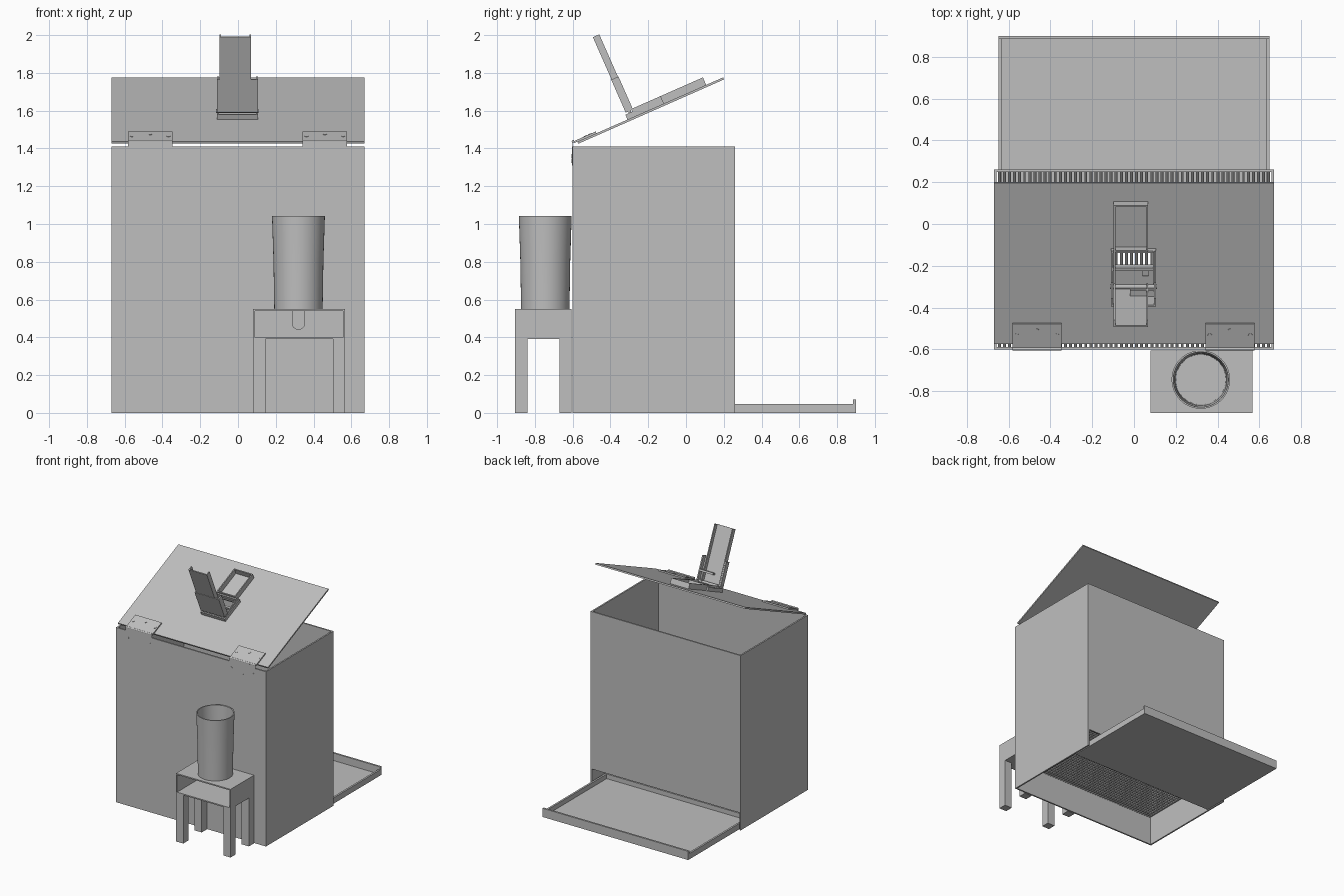
import bpy
import bmesh
import math
from mathutils import Matrix

cube = bpy.data.objects.get("Cube")
if cube:
    bpy.data.objects.remove(cube, do_unlink=True)

grey = bpy.data.materials.new("light grey")
grey.use_nodes = True
colour = (0.52, 0.52, 0.52, 1)
grey.diffuse_color = colour
grey.node_tree.nodes["Principled BSDF"].inputs["Base Color"].default_value = colour

FLAT = Matrix.Identity(4)
# Lid frame: x across, y up the slope, z out of the lid
LID = Matrix.Translation((0, -0.57, 1.425)) @ Matrix.Rotation(math.radians(23.8), 4, 'X')


def finish(name, bm, frame=FLAT):
    bmesh.ops.recalc_face_normals(bm, faces=bm.faces)
    mesh = bpy.data.meshes.new(name)
    bm.to_mesh(mesh)
    bm.free()
    mesh.transform(frame)
    mesh.materials.append(grey)
    obj = bpy.data.objects.new(name, mesh)
    bpy.context.collection.objects.link(obj)
    return obj


def boxes(name, parts, frame=FLAT):
    """One object made of boxes given as (x0, x1, y0, y1, z0, z1)."""
    bm = bmesh.new()
    for x0, x1, y0, y1, z0, z1 in parts:
        m = Matrix.Translation(((x0 + x1) / 2, (y0 + y1) / 2, (z0 + z1) / 2))
        m = m @ Matrix.Diagonal((x1 - x0, y1 - y0, z1 - z0, 1))
        bmesh.ops.create_cube(bm, size=1, matrix=m)
    return finish(name, bm, frame)


def rods(name, centres, radius, length, axis='Z', sides=16, frame=FLAT):
    """One object made of equal cylinders along an axis."""
    turn = {'X': Matrix.Rotation(math.pi / 2, 4, 'Y'),
            'Y': Matrix.Rotation(math.pi / 2, 4, 'X'), 'Z': FLAT}[axis]
    bm = bmesh.new()
    for c in centres:
        bmesh.ops.create_cone(bm, cap_ends=True, segments=sides, radius1=radius,
                              radius2=radius, depth=length,
                              matrix=Matrix.Translation(c) @ turn)
    return finish(name, bm, frame)


def ring(x0, x1, y0, y1, z0, z1, t):
    """Four walls of a rectangular frame."""
    return [(x0, x0 + t, y0, y1, z0, z1), (x1 - t, x1, y0, y1, z0, z1),
            (x0 + t, x1 - t, y0, y0 + t, z0, z1), (x0 + t, x1 - t, y1 - t, y1, z0, z1)]


def pierced_sheet(name, xs, ys, thick, frame):
    """Sheet with its middle cell left open."""
    bm = bmesh.new()
    grid = [[bm.verts.new((x, y, 0)) for y in ys] for x in xs]
    for i in range(3):
        for j in range(3):
            if (i, j) != (1, 1):
                bm.faces.new((grid[i][j], grid[i + 1][j], grid[i + 1][j + 1], grid[i][j + 1]))
    ext = bmesh.ops.extrude_face_region(bm, geom=bm.faces[:], use_keep_orig=True)
    top = [v for v in ext["geom"] if isinstance(v, bmesh.types.BMVert)]
    bmesh.ops.translate(bm, verts=top, vec=(0, 0, thick))
    return finish(name, bm, frame)


# Open box, with a slot under the back wall for the tray
W, T = 0.67, 0.012
boxes("box_walls", [
    (-W, W, -0.60, -0.60 + T, 0, 1.41),
    (-W, -W + T, -0.60 + T, 0.26, 0, 1.41),
    (W - T, W, -0.60 + T, 0.26, 0, 1.41),
    (-W + T, W - T, 0.26 - T, 0.26, 0.14, 1.41)])

# Grid floor of rods
count = 54
rods("floor_rods", [(-0.645 + 1.29 * i / (count - 1), -0.17, 0.235) for i in range(count)],
     0.007, 0.85, 'Y', 8)

# Pulled out tray
boxes("tray", [
    (-0.65, 0.65, 0.09, 0.90, 0, 0.01),
    (-0.65, -0.635, 0.09, 0.885, 0.01, 0.047),
    (0.635, 0.65, 0.09, 0.885, 0.01, 0.047),
    (-0.635, 0.635, 0.09, 0.105, 0.01, 0.047),
    (-0.65, 0.65, 0.885, 0.90, 0.01, 0.07)])

# Sloping lid with a feed opening
pierced_sheet("lid", (-W, -0.09, 0.095, W), (0, 0.41, 0.485, 0.843), 0.012, LID)

# Hinges
for side, x in (("right", -0.465), ("left", 0.46)):
    boxes(side + "_hinge_lid_leaf", [(x - 0.118, x + 0.118, -0.02, 0.11, 0.012, 0.022)], LID)
    boxes(side + "_hinge_wall_leaf", [(x - 0.118, x + 0.118, -0.604, -0.6, 1.31, 1.44)])
    rods(side + "_hinge_pin", [(x, -0.598, 1.438)], 0.007, 0.236, 'X', 12)
    rods(side + "_hinge_lid_screws",
         [(x - 0.097, 0.05, 0.022), (x, 0.075, 0.022), (x + 0.097, 0.05, 0.022)],
         0.01, 0.004, frame=LID)
    rods(side + "_hinge_wall_screws",
         [(x - 0.097, -0.604, 1.36), (x, -0.604, 1.335), (x + 0.097, -0.604, 1.36)],
         0.011, 0.003, 'Y')

# Dispenser lying on the lid: wide base, crossbars and long frame
boxes("dispenser_base", ring(-0.11, 0.105, 0.29, 0.50, 0.012, 0.04, 0.01) + [
    (-0.10, 0.095, 0.395, 0.41, 0.012, 0.04),
    (-0.10, 0.04, 0.30, 0.395, 0.012, 0.022),
    (0.07, 0.095, 0.30, 0.395, 0.012, 0.022),
    (0.04, 0.07, 0.30, 0.36, 0.012, 0.022)], LID)
boxes("dispenser_frame", ring(-0.097, 0.068, 0.50, 0.745, 0.012, 0.055, 0.008), LID)
boxes("dispenser_side_rails", [(x, x + 0.008, 0.33, 0.50, 0.04, 0.055)
                               for x in (-0.097, 0.09)], LID)

# Raised dispenser cover: a channel open towards the back, with a wide sleeve
boxes("cover_channel", [
    (-0.097, 0.068, 0.298, 0.306, 0.05, 0.485),
    (-0.097, -0.089, 0.306, 0.335, 0.05, 0.485),
    (0.06, 0.068, 0.306, 0.335, 0.05, 0.485)], LID)
boxes("cover_sleeve", [
    (-0.105, 0.10, 0.296, 0.304, 0.05, 0.24),
    (-0.11, -0.10, 0.296, 0.338, 0.05, 0.24),
    (0.095, 0.105, 0.296, 0.338, 0.05, 0.24),
    (-0.02, 0.095, 0.304, 0.335, 0.12, 0.135)], LID)
rods("cover_pivot", [(-0.003, 0.317, 0.05)], 0.01, 0.225, 'X', 12, LID)

# Stand: hollow head open at the front, on four legs
L, R, F, B = 0.08, 0.567, -0.905, -0.605
boxes("stand_head", [
    (L, R, F, B, 0.54, 0.55),
    (L, R, F, B, 0.39, 0.40),
    (L, L + 0.01, F, B, 0.40, 0.54),
    (R - 0.01, R, F, B, 0.40, 0.54),
    (L + 0.01, R - 0.01, B - 0.01, B, 0.40, 0.54)])
boxes("stand_legs", [(x, x + 0.065, y, y + 0.065, 0, 0.39)
                     for x in (L, R - 0.065) for y in (F, B - 0.065)])
rods("stand_back_discs", [(0.14, B - 0.011, 0.465), (0.505, B - 0.011, 0.465)],
     0.035, 0.004, 'Y', 24)

# Chute under the cup
CX, CY = 0.32, -0.745
boxes("chute_body", [(CX - 0.035, CX + 0.035, -0.69, -0.615, 0.475, 0.54)])
rods("chute_tip", [(CX, -0.6525, 0.475)], 0.035, 0.075, 'Y', 24)

# Cup: turned from a wall profile
bm = bmesh.new()
profile = [(0, 0.548), (0.128, 0.548), (0.132, 0.80), (0.14, 1.043),
           (0.132, 1.043), (0.124, 0.80), (0.12, 0.558), (0, 0.558)]
verts = [bm.verts.new((CX + r, CY, z)) for r, z in profile]
edges = [bm.edges.new(pair) for pair in zip(verts, verts[1:])]
bmesh.ops.spin(bm, geom=verts + edges, cent=(CX, CY, 0), axis=(0, 0, 1),
               angle=math.tau, steps=48)
bmesh.ops.remove_doubles(bm, verts=bm.verts, dist=0.0001)
cup = finish("cup", bm)
bpy.ops.object.select_all(action='DESELECT')
cup.select_set(True)
bpy.context.view_layer.objects.active = cup
bpy.ops.object.shade_smooth_by_angle(angle=math.radians(35))

# Painted details in the cup floor
angles = [math.radians(a) for a in range(30, 360, 60) if a != 90]
rods("cup_floor_discs", [(CX + 0.08 * math.cos(a), CY + 0.08 * math.sin(a), 0.559)
                         for a in angles], 0.028, 0.004, sides=24)
rods("cup_floor_centre", [(CX, CY, 0.559)], 0.01, 0.004)
boxes("cup_floor_slot", [(CX - 0.032, CX + 0.032, -0.695, -0.632, 0.557, 0.562)])
